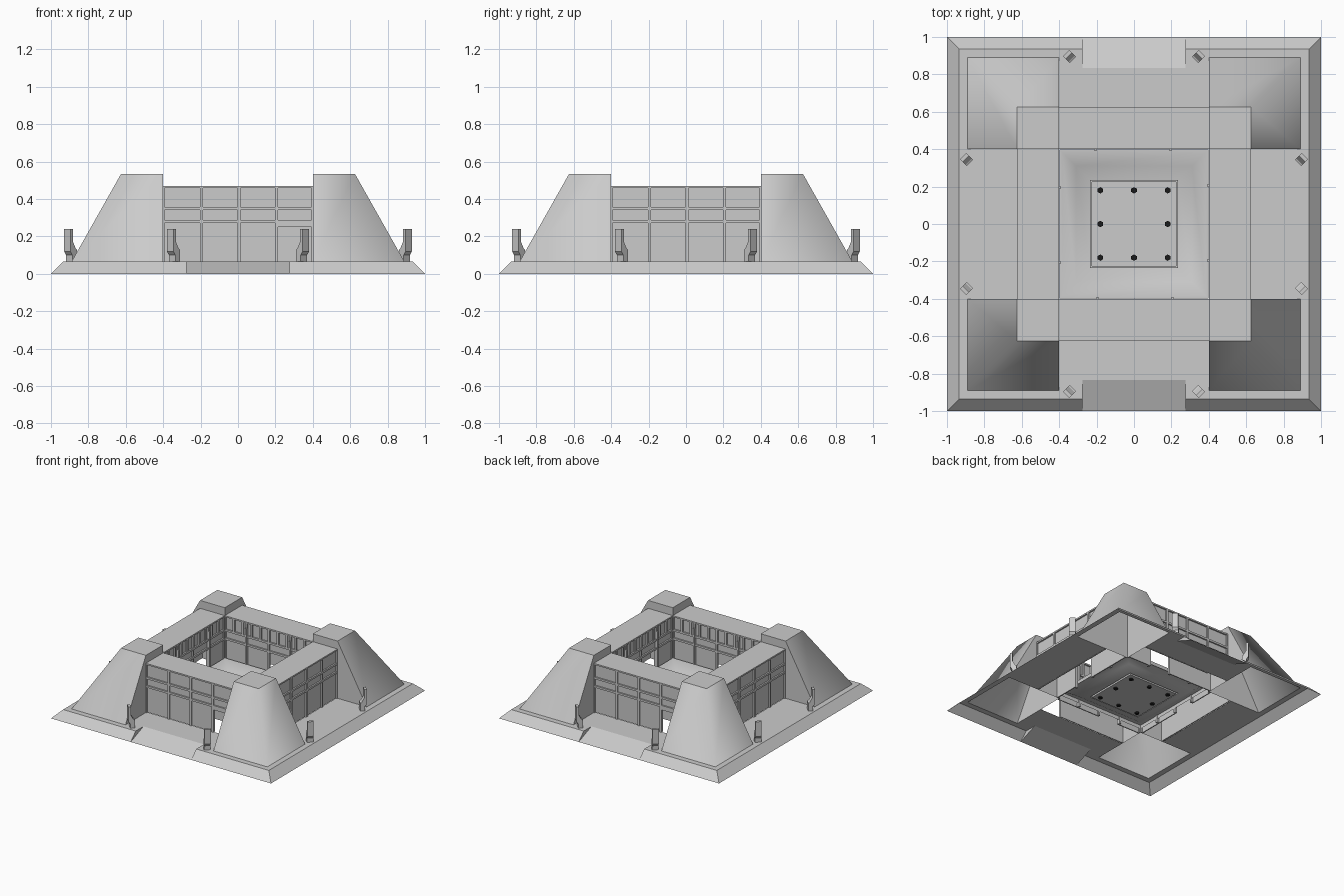
import bpy, bmesh, math
from mathutils import Matrix, Vector

cube = bpy.data.objects.get("Cube")
if cube:
    bpy.data.objects.remove(cube)


def make_material(name, value):
    mat = bpy.data.materials.new(name)
    mat.use_nodes = True
    mat.diffuse_color = (value, value, value, 1)
    mat.node_tree.nodes["Principled BSDF"].inputs["Base Color"].default_value = mat.diffuse_color
    return mat


stone = make_material("grey stone", 0.6)
black = make_material("black", 0.01)

GROUND, ROOF, TOP = 0.065, 0.47, 0.535
IN, OUT, FOOT, EDGE = 0.40, 0.625, 0.89, 0.935
RAMP, RAMP_END = 0.275, 0.835


def finish(name, bm, recalc=True, material=stone):
    if recalc:
        bmesh.ops.recalc_face_normals(bm, faces=bm.faces)
    me = bpy.data.meshes.new(name)
    bm.to_mesh(me)
    bm.free()
    me.materials.append(material)
    ob = bpy.data.objects.new(name, me)
    bpy.context.collection.objects.link(ob)
    return ob


def add_box(bm, lo, hi):
    lo, hi = Vector(lo), Vector(hi)
    mat = Matrix.Translation((lo + hi) / 2) @ Matrix.Diagonal((*(hi - lo), 1))
    bmesh.ops.create_cube(bm, size=1, matrix=mat)


def add_prism(bm, points, offset):
    face = bm.faces.new([bm.verts.new(p) for p in points])
    out = bmesh.ops.extrude_face_region(bm, geom=[face])
    verts = [g for g in out["geom"] if isinstance(g, bmesh.types.BMVert)]
    bmesh.ops.translate(bm, verts=verts, vec=offset)


def turned_copies(ob, names, step):
    ob.name = names[0]
    for i, name in enumerate(names[1:], 1):
        twin = bpy.data.objects.new(name, ob.data)
        twin.rotation_euler.z = i * step
        bpy.context.collection.objects.link(twin)


def square_rings(bm, rings):
    """Join square outlines given as (half size, height)."""
    loops = [[bm.verts.new((sx * r, sy * r, z))
              for sx, sy in ((-1, -1), (1, -1), (1, 1), (-1, 1))] for r, z in rings]
    for a, b in zip(loops, loops[1:]):
        for i in range(4):
            j = (i + 1) % 4
            bm.faces.new((a[i], a[j], b[j], b[i]))
    return loops


def base_side(bm, turn, ramp):
    """One side of the thin base: bevel, rim, terrace and optional ramp."""
    spin = Matrix.Rotation(turn, 3, "Z")

    def sheet(*points):
        face = bm.faces.new([bm.verts.new(spin @ Vector(p)) for p in points])
        face.normal_update()
        if face.normal.z < 0:
            face.normal_flip()

    def flat(*points):
        sheet(*[(x, y, GROUND) for x, y in points])

    flat((-IN, -RAMP_END), (IN, -RAMP_END), (IN, -OUT + 0.01), (-IN, -OUT + 0.01))
    for s in (-1, 1):
        flat((s * EDGE, -EDGE), (s * IN, -EDGE), (s * IN, -FOOT), (s * FOOT, -FOOT))
        flat((s * IN, -EDGE), (s * RAMP, -EDGE), (s * RAMP, -RAMP_END), (s * IN, -RAMP_END))
        sheet((s, -1, 0), (s * RAMP, -1, 0), (s * RAMP, -EDGE, GROUND), (s * EDGE, -EDGE, GROUND))
        if ramp:
            sheet((s * RAMP, -1, 0), (s * RAMP, -EDGE, GROUND), (s * RAMP, -RAMP_END, GROUND))
    if ramp:
        sheet((-RAMP, -1, 0), (RAMP, -1, 0), (RAMP, -RAMP_END, GROUND), (-RAMP, -RAMP_END, GROUND))
    else:
        sheet((-RAMP, -1, 0), (RAMP, -1, 0), (RAMP, -EDGE, GROUND), (-RAMP, -EDGE, GROUND))
        flat((-RAMP, -EDGE), (RAMP, -EDGE), (RAMP, -RAMP_END), (-RAMP, -RAMP_END))


# Thin bevelled base, open under the building, with front and back ramps
bm = bmesh.new()
for i in range(4):
    base_side(bm, i * math.pi / 2, i % 2 == 0)
bmesh.ops.remove_doubles(bm, verts=bm.verts, dist=0.0005)
bmesh.ops.dissolve_limit(bm, angle_limit=0.01, verts=bm.verts, edges=bm.edges)
finish("base", bm, recalc=False)

# Hollow corner towers, soft across the outer slope
bm = bmesh.new()
low = [bm.verts.new((x, y, GROUND)) for x, y in
       ((IN, -IN), (IN, -FOOT), (FOOT, -FOOT), (FOOT, -IN))]
high = [bm.verts.new((x, y, TOP)) for x, y in
        ((IN, -IN), (IN, -OUT), (OUT, -OUT), (OUT, -IN))]
for i in range(4):
    j = (i + 1) % 4
    face = bm.faces.new((low[i], low[j], high[j], high[i]))
    face.smooth = i in (1, 2)
bm.faces.new(high)
for edge in bm.edges:
    edge.smooth = len(edge.link_faces) == 2 and all(f.smooth for f in edge.link_faces)
turned_copies(finish("front_left_tower", bm),
              ["front_left_tower", "back_left_tower", "back_right_tower", "front_right_tower"],
              math.pi / 2)


def panelled_skin(bm, face_y, out, columns, rows, openings):
    """Ribs standing proud of a backing that skips the open cells."""
    rib, depth, skin = 0.008, 0.012, 0.008

    def slab(x0, x1, z0, z1, d0, d1):
        ya, yb = sorted((face_y - out * d0, face_y - out * d1))
        add_box(bm, (x0, ya, z0), (x1, yb, z1))

    for c, (x0, x1) in enumerate(zip(columns, columns[1:])):
        for r, (z0, z1) in enumerate(zip(rows, rows[1:])):
            if (c, r) not in openings:
                slab(x0, x1, z0, z1, depth, depth + skin)
            slab(x0 + rib, x1 - rib, z1 - rib, min(z1 + rib, ROOF), 0, depth + skin)
    for x in columns:
        slab(max(x - rib, -IN), min(x + rib, IN), rows[0], ROOF, 0, depth + skin)


def hollow_wall(doorway):
    """Flat roof, panelled outside, windowed and open inside."""
    bm = bmesh.new()
    add_box(bm, (-IN, -OUT, ROOF - 0.012), (IN, -IN, ROOF))
    cols = [-IN, -0.195, 0.005, 0.205, IN]
    panelled_skin(bm, -OUT, -1, cols, [GROUND, 0.28, 0.35, ROOF - 0.004],
                  {(3, 0)} if doorway else set())
    panelled_skin(bm, -IN, 1, cols, [GROUND, 0.28, 0.35], {(1, 0)})
    fine = [-IN + i * 0.08 for i in range(11)]
    panelled_skin(bm, -IN, 1, fine, [0.35, ROOF - 0.004], set())
    for x in (cols[1], cols[3]):
        add_box(bm, (x - 0.008, -IN, GROUND), (x + 0.008, -IN + 0.008, 0.42))
    if doorway:
        add_box(bm, (cols[3], -OUT + 0.002, 0.25), (IN, -OUT + 0.02, 0.28))
    return bm


# Walls: doorways at front and back only
turned_copies(finish("front_wall", hollow_wall(True)), ["front_wall", "back_wall"], math.pi)
side_wall = hollow_wall(False)
bmesh.ops.rotate(side_wall, verts=side_wall.verts, matrix=Matrix.Rotation(math.pi / 2, 3, "Z"))
turned_copies(finish("left_wall", side_wall), ["left_wall", "right_wall"], math.pi)

# Sunken courtyard floor with a square lip
bm = bmesh.new()
loops = square_rings(bm, [(0.397, 0.095), (0.397, 0.125), (0.385, 0.125), (0.31, 0.085),
                          (0.235, 0.065), (0.235, 0.078), (0.225, 0.078), (0.225, 0.06)])
bm.faces.new(loops[-1])
floor = finish("courtyard_floor", bm, recalc=False)
floor.select_set(True)
bpy.context.view_layer.objects.active = floor
bpy.ops.object.shade_smooth_by_angle(angle=math.radians(50))

# Eight small hexagonal studs around the floor
bm = bmesh.new()
for i in (-1, 0, 1):
    for j in (-1, 0, 1):
        if i or j:
            bmesh.ops.create_cone(bm, cap_ends=True, segments=6, radius1=0.017, radius2=0.017,
                                  depth=0.03, matrix=Matrix.Translation((i * 0.18, j * 0.18, 0.064)))
finish("floor_studs", bm, material=black)

# Bracket posts set diagonally at the edges of the terraces
bracket = [(-0.025, GROUND), (0.01, GROUND), (0.01, 0.10), (0.025, 0.12), (0.025, 0.24),
           (0.005, 0.24), (0.005, 0.17), (-0.015, 0.135), (-0.025, 0.13)]
bm = bmesh.new()
for px, py in ((0.345, 0.895), (0.895, 0.345)):
    out, side = Vector((1, 1, 0)).normalized(), Vector((-1, 1, 0)).normalized()
    start = Vector((px, py, 0)) - side * 0.024
    add_prism(bm, [start + out * u + Vector((0, 0, z)) for u, z in bracket], side * 0.048)
turned_copies(finish("back_left_posts", bm),
              ["back_left_posts", "back_right_posts", "front_right_posts", "front_left_posts"],
              math.pi / 2)
